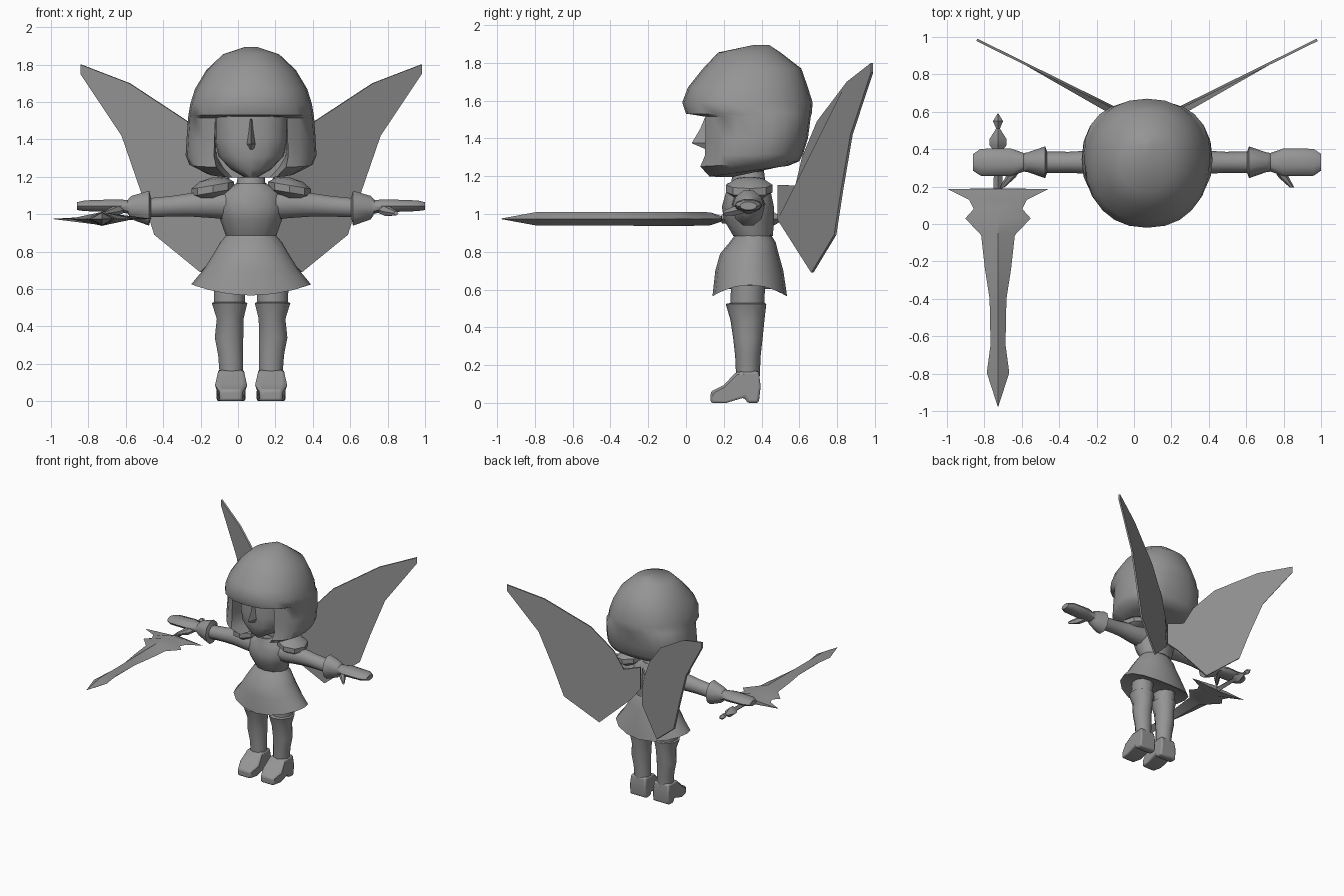
import bpy, bmesh, math
from mathutils import Vector

CX = 0.07  # body centre line
grey = bpy.data.materials.new("grey")
grey.diffuse_color = (0.30, 0.30, 0.30, 1)


def make(name, bm, angle=40):
    bmesh.ops.recalc_face_normals(bm, faces=bm.faces)
    me = bpy.data.meshes.new(name)
    bm.to_mesh(me)
    bm.free()
    me.materials.append(grey)
    ob = bpy.data.objects.new(name, me)
    bpy.context.collection.objects.link(ob)
    bpy.ops.object.select_all(action='DESELECT')
    ob.select_set(True)
    bpy.context.view_layer.objects.active = ob
    bpy.ops.object.shade_smooth_by_angle(angle=math.radians(angle))
    return ob


def loft(name, rings, angle=40):
    """Skin a list of equal-length point rings and cap both ends."""
    bm = bmesh.new()
    vs = [[bm.verts.new(p) for p in r] for r in rings]
    n = len(rings[0])
    for a, b in zip(vs, vs[1:]):
        for i in range(n):
            j = (i + 1) % n
            bm.faces.new((a[i], a[j], b[j], b[i]))
    bm.faces.new(vs[0])
    bm.faces.new(vs[-1])
    return make(name, bm, angle)


def spow(v, e):
    return math.copysign(abs(v) ** e, v)


def ring(z, hw, yf, yb, cx=CX, n=12, e=1.0, side_lift=0.0, back_lift=0.0):
    """Horizontal oval; index 0 faces front."""
    pts = []
    for i in range(n):
        t = 2 * math.pi * i / n
        s, c = spow(math.sin(t), e), spow(math.cos(t), e)
        pts.append((cx + hw * s, (yf + yb) / 2 - (yb - yf) / 2 * c,
                    z + side_lift * s * s + back_lift * (1 - c) / 2))
    return pts


# Hair: rounded bob, lower front pulled in to leave an opening for the face
hair = [ring(z, w, f, b, n=24, e=e) for z, w, f, b, e in [
    (1.895, .03, .36, .44, 1), (1.855, .15, .17, .50, 1), (1.77, .24, .09, .61, .95),
    (1.67, .30, .01, .645, .92), (1.59, .325, -.02, .67, .9), (1.53, .335, 0, .665, .87)]]
for z, w, f, b, lift, gap in [(1.515, .337, .07, .66, 0, .19), (1.40, .345, .07, .645, 0, .19),
                              (1.31, .35, .07, .62, .01, .185), (1.25, .33, .045, .60, .03, .15),
                              (1.195, .24, .10, .54, .06, .10)]:
    r = ring(z, w, f, b, n=24, e=.82, back_lift=lift)
    for i, k in ((23, -1), (0, 0), (1, 1)):
        r[i] = (CX + k * gap, .24, z)
    hair.append(r)
loft("hair", hair, 50)

# Face and nose
loft("face", [ring(*p, n=16, e=.85) for p in [
    (1.55, .2, .12, .45), (1.40, .2, .11, .45), (1.31, .18, .11, .45),
    (1.24, .11, .125, .42), (1.195, .03, .16, .38)]], 50)
loft("nose", [[(CX - w, .14, z), (CX, y, z), (CX + w, .14, z)] for z, w, y in
              [(1.51, .012, .10), (1.45, .018, .075), (1.375, .03, .03), (1.345, .022, .10)]], 20)

# Neck, bodice and flared skirt
loft("neck", [ring(*p) for p in [(1.25, .07, .25, .41), (1.17, .075, .24, .42), (1.12, .12, .22, .45)]])
loft("bodice", [ring(*p) for p in [
    (1.165, .08, .22, .43), (1.11, .17, .21, .45), (1.04, .185, .19, .465),
    (.97, .165, .20, .465), (.885, .135, .25, .46)]])
loft("skirt", [ring(z, w, f, b, side_lift=l, n=16) for z, w, f, b, l in [
    (.89, .13, .26, .45, 0), (.85, .165, .23, .475, 0), (.79, .20, .18, .49, 0),
    (.70, .25, .155, .515, .01), (.565, .32, .14, .535, .06), (.60, .24, .2, .47, .03)]])

# Wing outline: distance from centre line, height
WING = [(.91, 1.80), (.65, 1.70), (.33, 1.49), (.17, 1.30), (.10, 1.15), (.01, 1.155),
        (.01, .97), (.06, .89), (.27, .69), (.515, .89), (.59, 1.13), (.69, 1.42), (.91, 1.75)]
# Foot side outline: depth, height
FOOT = [(.385, .17), (.395, .09), (.385, 0), (.325, 0), (.31, .03), (.21, 0), (.13, 0),
        (.13, .06), (.20, .095), (.265, .165)]

for side, s in (("right", -1), ("left", 1)):
    # Puffed shoulder piece
    bm = bmesh.new()
    bmesh.ops.create_uvsphere(bm, u_segments=8, v_segments=5, radius=1)
    for v in bm.verts:
        v.co = Vector((CX + s * (.205 + .12 * v.co.x), .335 + .13 * v.co.y,
                       1.135 + .062 * v.co.z - .02 * v.co.x))
    make(side + "_shoulder_puff", bm)

    # Arm with flared cuff and flat hand
    arm = []
    for d, z, rz, ry in [(.08, 1.05, .085, .09), (.20, 1.055, .08, .085), (.32, 1.05, .066, .062),
                         (.42, 1.043, .058, .056), (.535, 1.035, .054, .058), (.545, 1.032, .098, .085),
                         (.64, 1.035, .066, .052), (.66, 1.04, .038, .05), (.73, 1.045, .036, .074),
                         (.89, 1.045, .03, .072), (.93, 1.043, .022, .045)]:
        arm.append([(CX + s * d, .33 + ry * math.cos(k * math.pi / 5), z + rz * math.sin(k * math.pi / 5))
                    for k in range(10)])
    loft(side + "_arm", arm)
    loft(side + "_thumb", [[(CX + s * (d + r * math.cos(k * math.pi / 3)), y, z + r * math.sin(k * math.pi / 3))
                            for k in range(6)] for d, y, z, r in
                           [(.69, .32, 1.035, .03), (.73, .25, 1.015, .028), (.775, .195, 1.005, .012)]])

    # Leg with stocking top
    loft(side + "_leg", [ring(z, w, f, b, cx=CX + s * c, n=10) for z, w, f, b, c in [
        (.68, .09, .24, .42, .115), (.53, .087, .235, .415, .115), (.525, .1, .21, .425, .115),
        (.44, .075, .235, .415, .112), (.34, .08, .25, .405, .118), (.25, .07, .26, .395, .11),
        (.14, .066, .265, .39, .105)]])

    # Shoe with heel, narrower towards the top
    def shoe_side(k):
        return [(CX + s * .107 + k * (.078 - .10 * max(0, z - .08)) * (.75 if y < .15 else 1), y, z)
                for y, z in FOOT]
    shoe = loft(side + "_shoe", [shoe_side(-1), shoe_side(1)], 45)
    bev = shoe.modifiers.new("round", 'BEVEL')
    bev.width = .014
    bev.segments = 2

    # Swept-back wing sheet
    def wing_side(k):
        return [(CX + s * d - s * k * .003, (.49 if d < .02 else .535 + .494 * d) + k * .006, z)
                for d, z in WING]
    loft(side + "_wing", [wing_side(-1), wing_side(1)], 20)

# Sword pointing forward: depth, half width, half thickness
sword = [(.59, .003, .003), (.55, .027, .025), (.51, .01, .01), (.455, .045, .04), (.42, .045, .04),
         (.39, .02, .02), (.19, .024, .024), (.187, .27, .015), (.13, .155, .034), (.08, .13, .036),
         (.03, .175, .037), (-.06, .09, .037), (-.24, .07, .037), (-.40, .045, .036),
         (-.645, .04, .036), (-.795, .06, .035), (-.975, .002, .002)]
loft("sword", [[(-.727 + w, y, .975), (-.727, y, .975 + t), (-.727 - w, y, .975), (-.727, y, .975 - t)]
               for y, w, t in sword], 30)
